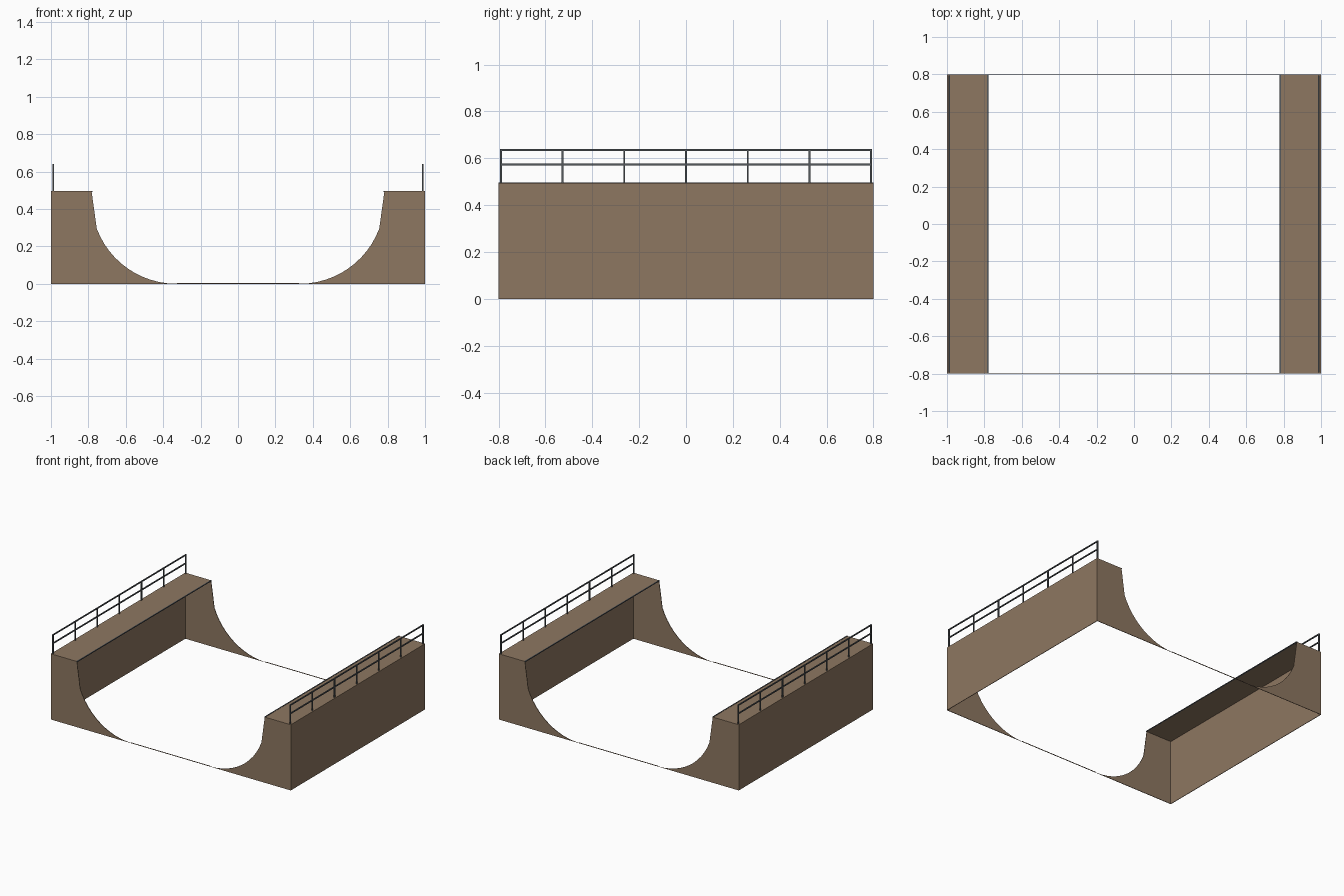
import bpy, bmesh, math
from mathutils import Vector

cube = bpy.data.objects.get("Cube")
if cube:
    bpy.data.objects.remove(cube, do_unlink=True)


def material(name, color):
    m = bpy.data.materials.new(name)
    m.use_nodes = True
    m.diffuse_color = color
    m.node_tree.nodes["Principled BSDF"].inputs["Base Color"].default_value = color
    return m


WOOD = material("plywood brown", (0.27, 0.185, 0.12, 1))
STEEL = material("dark steel", (0.09, 0.1, 0.11, 1))

HALF_X, HALF_Y, DECK_Z, SHEET = 1.0, 0.8, 0.495, 0.004
LIP_X, FLAT_X, RADIUS = 0.783, 0.33, 0.454
RAIL_X, RAIL_TOP, BAR = 0.989, 0.64, 0.008


def finish(bm, name, mat):
    bmesh.ops.recalc_face_normals(bm, faces=bm.faces)
    mesh = bpy.data.meshes.new(name)
    bm.to_mesh(mesh)
    bm.free()
    mesh.materials.append(mat)
    obj = bpy.data.objects.new(name, mesh)
    bpy.context.collection.objects.link(obj)
    return obj


def add_box(bm, low, high):
    low, high = Vector(low), Vector(high)
    for v in bmesh.ops.create_cube(bm, size=1)["verts"]:
        v.co = (low + high) / 2 + v.co * (high - low)


def box(name, low, high, mat):
    bm = bmesh.new()
    add_box(bm, low, high)
    return finish(bm, name, mat)


def end_panel(name, side, end):
    # Quarter-pipe outline: outer edge, deck edge, steep lip, then the arc
    outline = [(HALF_X, 0), (HALF_X, DECK_Z), (LIP_X, DECK_Z)]
    for i in range(13):
        a = math.radians(69.5) * (1 - i / 12)
        outline.append((FLAT_X + RADIUS * math.sin(a), RADIUS * (1 - math.cos(a))))
    bm = bmesh.new()
    face = bm.faces.new([bm.verts.new((side * x, end * HALF_Y, z)) for x, z in outline])
    extruded = bmesh.ops.extrude_face_region(bm, geom=[face])["geom"]
    for v in extruded:
        if isinstance(v, bmesh.types.BMVert):
            v.co.y -= end * SHEET
    return finish(bm, name, WOOD)


for side, label in ((1, "left"), (-1, "right")):
    # Outer wall and deck
    wall_x = sorted((side * HALF_X, side * (HALF_X - SHEET)))
    box(label + "_outer_wall", (wall_x[0], -HALF_Y, 0), (wall_x[1], HALF_Y, DECK_Z), WOOD)
    deck_x = sorted((side * HALF_X, side * LIP_X))
    box(label + "_deck", (deck_x[0], -HALF_Y, DECK_Z - SHEET), (deck_x[1], HALF_Y, DECK_Z), WOOD)

    # Steel coping along the lip
    x = side * LIP_X
    box(label + "_coping", (x - SHEET, -HALF_Y, DECK_Z - SHEET),
        (x + SHEET, HALF_Y, DECK_Z + 0.002), STEEL)

    # Guard rail: seven posts and two bars
    bm = bmesh.new()
    x, h = side * RAIL_X, BAR / 2
    for i in range(-3, 4):
        y = i * 0.2635
        add_box(bm, (x - h, y - h, DECK_Z), (x + h, y + h, RAIL_TOP))
    for z in (0.573, RAIL_TOP - h):
        add_box(bm, (x - h, -0.795, z - h), (x + h, 0.795, z + h))
    finish(bm, label + "_guard_rail", STEEL)

    for end, where in ((-1, "front"), (1, "back")):
        end_panel(f"{label}_{where}_panel", side, end)

# Thin sills joining the panels at the floor
for end, where in ((-1, "front"), (1, "back")):
    ys = sorted((end * HALF_Y, end * (HALF_Y - SHEET)))
    box(where + "_sill", (-FLAT_X, ys[0], 0), (FLAT_X, ys[1], SHEET), WOOD)
